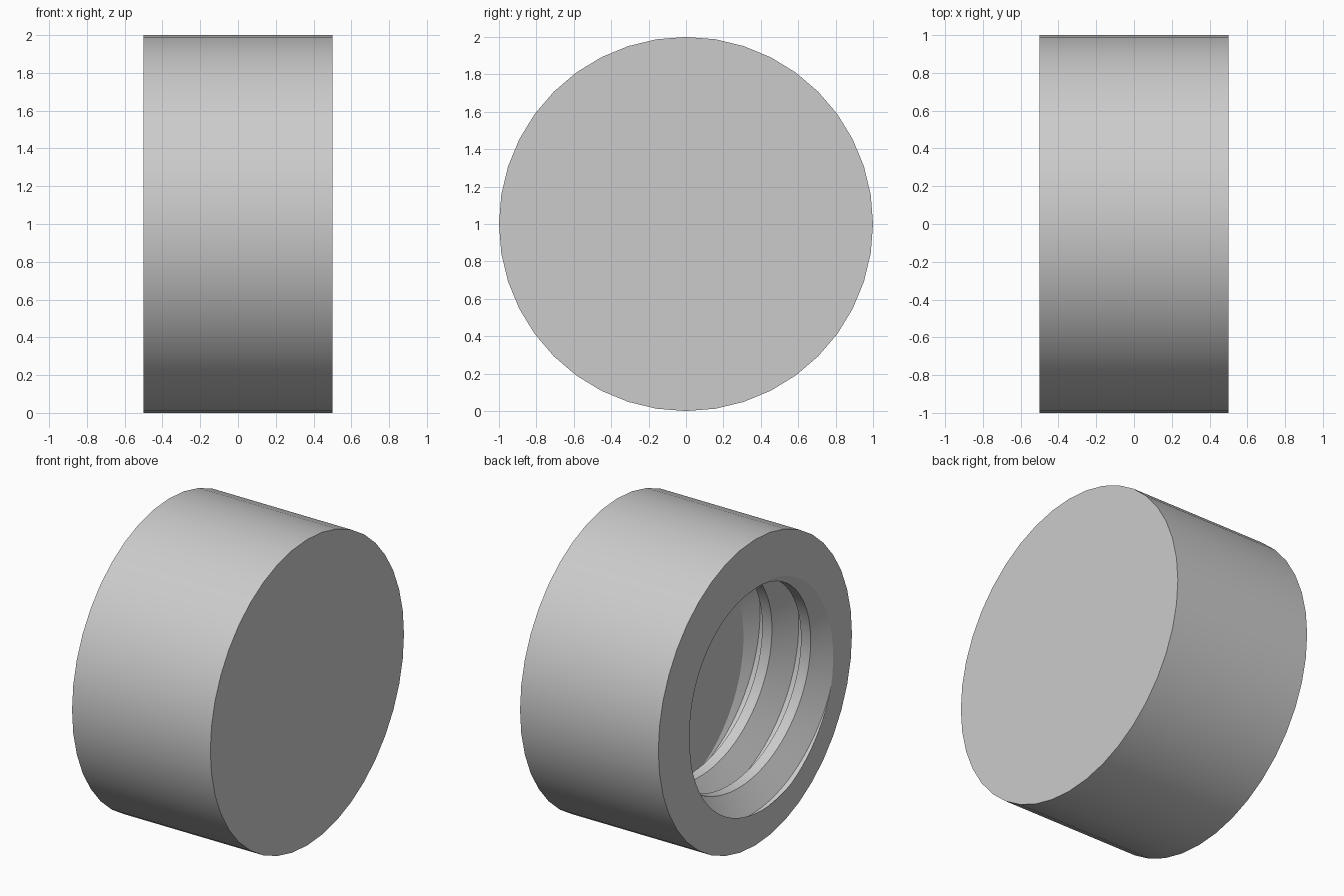
import bpy, bmesh, math

if "Cube" in bpy.data.objects:
    bpy.data.objects.remove(bpy.data.objects["Cube"])

HALF = 0.5          # half thickness along x
R_OUT = 1.0
R_CREST = 0.675     # thread crest radius
R_ROOT = 0.827      # thread groove radius
PITCH = 0.28
START = 0.073       # depth of the first crest on the -y side
FLOOR_D = 0.60      # depth of the recess floor
SEG = 40            # outer sides
INNER = 80          # bore sides
CZ = 1.0
CREST, RISE, ROOT = 0.25, 0.5625, 0.6875   # thread profile breaks, in pitches


def point(depth, r, t):
    """Point at a depth behind the open face, clockwise angle t."""
    return (-HALF + depth, -r * math.cos(t), CZ - r * math.sin(t))


def bore_radius(d, t):
    """Right-hand V thread with flat crests and roots."""
    u = ((d - START) / PITCH - t / math.tau) % 1.0
    if u < CREST:
        k = 0
    elif u < RISE:
        k = (u - CREST) / (RISE - CREST)
    elif u < ROOT:
        k = 1
    else:
        k = (1 - u) / (1 - ROOT)
    return R_CREST + (R_ROOT - R_CREST) * k


bm = bmesh.new()

# Threaded bore: columns follow the helix and clamp at both ends
steps = [k + u for k in range(-2, 3) for u in (0, CREST, RISE, ROOT)]
grid = []
for i in range(INNER + 1):
    t = math.tau * i / INNER
    row = []
    for s in steps:
        d = min(FLOOR_D, max(0, START + PITCH * (t / math.tau + s)))
        row.append(bm.verts.new(point(d, bore_radius(d, t), t)))
    grid.append(row)
for a, b in zip(grid, grid[1:]):
    for j in range(len(steps) - 1):
        bm.faces.new((a[j], a[j + 1], b[j + 1], b[j]))

# Recess floor
centre = bm.verts.new(point(FLOOR_D, 0, 0))
for a, b in zip(grid, grid[1:]):
    bm.faces.new((a[-1], centre, b[-1]))

# Open rim, outer wall and closed end
front = [bm.verts.new(point(0, R_OUT, math.tau * i / SEG)) for i in range(SEG)]
back = [bm.verts.new(point(2 * HALF, R_OUT, math.tau * i / SEG)) for i in range(SEG)]
for i in range(SEG):
    n = (i + 1) % SEG
    bm.faces.new((front[i], front[n], back[n], back[i]))
    bm.faces.new((front[n], front[i], grid[2 * i][0], grid[2 * i + 1][0], grid[2 * i + 2][0]))
bm.faces.new(back)

bmesh.ops.remove_doubles(bm, verts=bm.verts[:], dist=1e-4)
bmesh.ops.dissolve_degenerate(bm, edges=bm.edges[:], dist=1e-5)
bmesh.ops.recalc_face_normals(bm, faces=bm.faces[:])

mesh = bpy.data.meshes.new("threaded_cap")
bm.to_mesh(mesh)
bm.free()
cap = bpy.data.objects.new("threaded_cap", mesh)
bpy.context.collection.objects.link(cap)

grey = bpy.data.materials.new("light_grey")
grey.diffuse_color = (0.6, 0.6, 0.6, 1)
grey.use_nodes = True
grey.node_tree.nodes["Principled BSDF"].inputs["Base Color"].default_value = grey.diffuse_color
mesh.materials.append(grey)

bpy.context.view_layer.objects.active = cap
cap.select_set(True)
bpy.ops.object.shade_smooth_by_angle(angle=math.radians(25))
